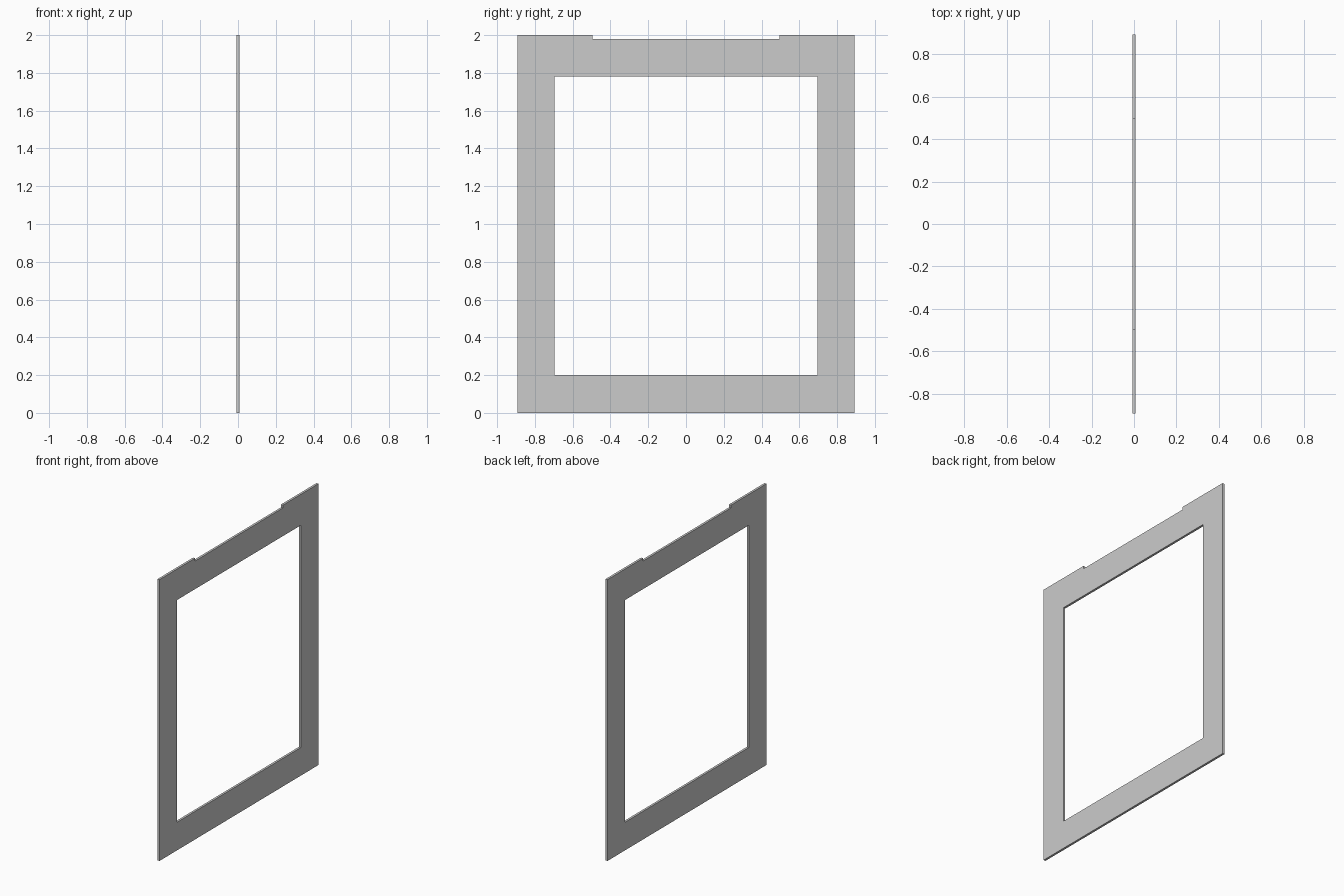
import bpy
import bmesh

if "Cube" in bpy.data.objects:
    bpy.data.objects.remove(bpy.data.objects["Cube"])

THICKNESS = 0.016

# Half outline of the frame in (y, z), with the shallow notch in the top edge
half_profile = [
    (0, 0), (0.893, 0), (0.893, 2), (0.495, 2), (0.495, 1.98),
    (0, 1.98), (0, 1.78), (0.695, 1.78), (0.695, 0.2), (0, 0.2),
]

# Flat half of the frame
bm = bmesh.new()
bm.faces.new([bm.verts.new((0, y, z)) for y, z in half_profile])
mesh = bpy.data.meshes.new("window_frame")
bm.to_mesh(mesh)
bm.free()

frame = bpy.data.objects.new("window_frame", mesh)
bpy.context.collection.objects.link(frame)

# Mirror to the full frame, then give it its thickness
mirror = frame.modifiers.new("mirror", 'MIRROR')
mirror.use_axis = (False, True, False)
solid = frame.modifiers.new("thickness", 'SOLIDIFY')
solid.thickness = THICKNESS
solid.offset = 0
